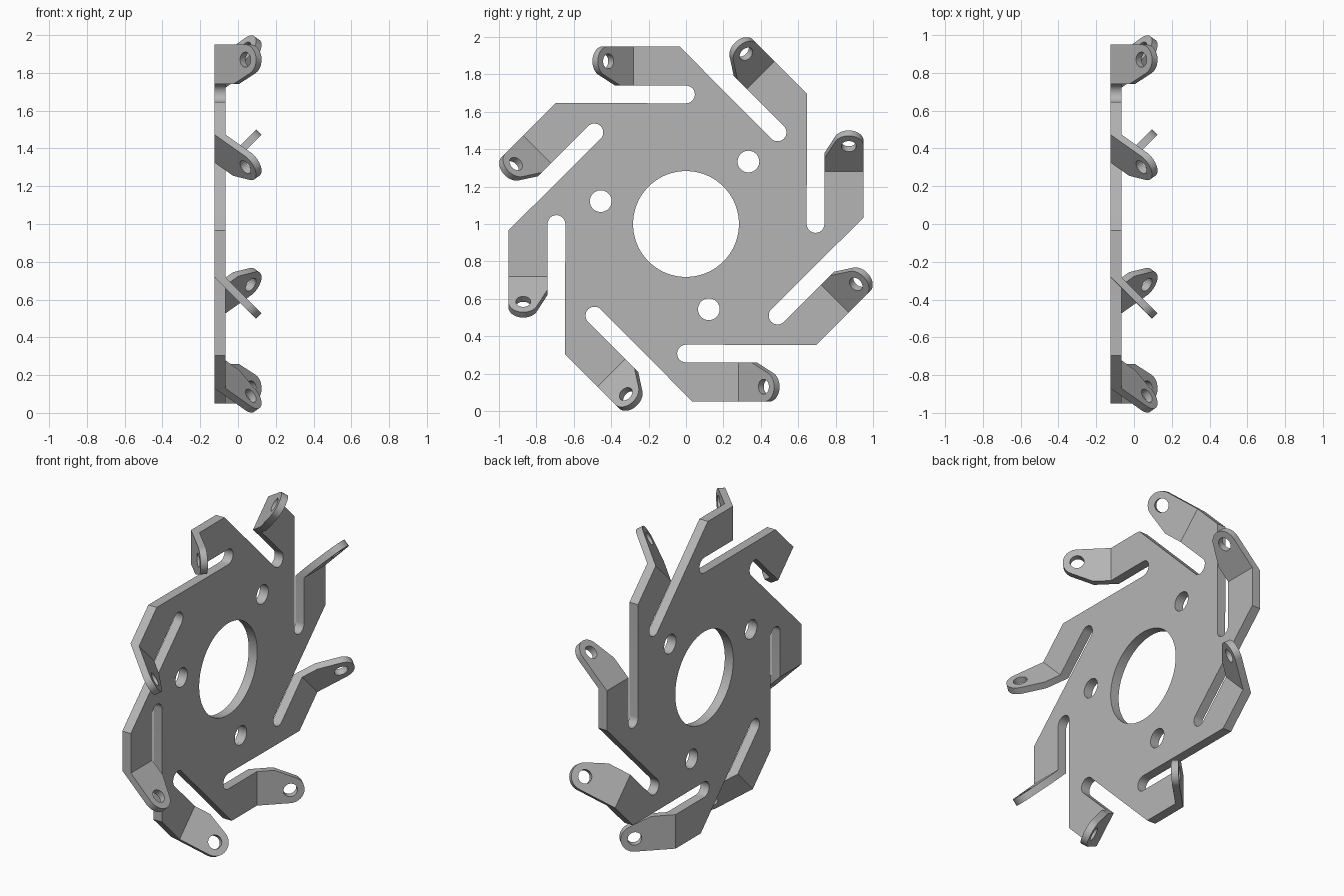
import bpy, bmesh
from math import sin, cos, pi, radians, sqrt
from mathutils import Matrix, Vector

cube = bpy.data.objects.get("Cube")
if cube:
    bpy.data.objects.remove(cube, do_unlink=True)

ARMS = 8
THICK = 0.058           # sheet thickness
BACK = -0.125           # x of the flat back face
BEND = 0.28             # where each arm folds
OUTER, INNER = -0.95, -0.74   # arm edges
BODY = -0.645           # body side of the slot
C = sqrt(0.5)

steel = bpy.data.materials.new("plain grey metal")
steel.use_nodes = True
grey = (0.46, 0.46, 0.46, 1)
steel.diffuse_color = grey
steel.node_tree.nodes["Principled BSDF"].inputs["Base Color"].default_value = grey


def arc(cx, cy, r, start, end, n):
    angles = [radians(start + (end - start) * i / n) for i in range(n + 1)]
    return [(cx + r * cos(a), cy + r * sin(a)) for a in angles]


def circle(cx, cy, r, n=48):
    return arc(cx, cy, r, 0, 360, n)[:-1]


def sheet(loops, depth):
    """Extruded flat outline; loops after the first are holes."""
    bm = bmesh.new()
    edges = []
    for loop in loops:
        vs = [bm.verts.new((u, v, 0)) for u, v in loop]
        edges += [bm.edges.new((a, b)) for a, b in zip(vs, vs[1:] + vs[:1])]
    bmesh.ops.triangle_fill(bm, edges=edges, use_beauty=True, normal=(0, 0, 1))
    out = bmesh.ops.extrude_face_region(bm, geom=bm.faces[:])
    top = [g for g in out["geom"] if isinstance(g, bmesh.types.BMVert)]
    bmesh.ops.translate(bm, verts=top, vec=(0, 0, depth))
    bmesh.ops.recalc_face_normals(bm, faces=bm.faces)
    return bm


def finish(bm, name):
    mesh = bpy.data.meshes.new(name)
    bm.to_mesh(mesh)
    bm.free()
    mesh.materials.append(steel)
    return mesh


def place(mesh, name, matrix):
    ob = bpy.data.objects.new(name, mesh)
    bpy.context.collection.objects.link(ob)
    ob.matrix_world = matrix
    return ob


def frame(a, b, c, origin):
    m = Matrix((a, b, c)).transposed().to_4x4()
    m.translation = Vector(origin)
    return m


# Flat plate: one arm with its slot, repeated around the centre
slot_r = (INNER - BODY) / -2
sector = [(0.035, OUTER), (BEND, OUTER), (BEND, INNER)]
sector += arc(0, (INNER + BODY) / 2, slot_r, 270, 90, 14)
outline = []
for k in range(ARMS):
    a = 2 * pi * k / ARMS
    outline += [(u * cos(a) - v * sin(a), u * sin(a) + v * cos(a)) for u, v in sector]

# Central bore and three mounting holes
holes = [circle(0, 0, 0.283, 96)]
for deg in (45, 165, 285):
    holes.append(circle(0.472 * cos(radians(deg)), 0.472 * sin(radians(deg)), 0.058))

plate = finish(sheet([outline] + holes, THICK), "slotted_plate")
parts = [place(plate, "slotted_plate",
               frame((0, 1, 0), (0, 0, 1), (1, 0, 0), (BACK, 0, 1)))]

# Folded tab with a rounded, drilled end
depth = THICK * C
tab_shape = [(0, OUTER)] + arc(0.232, -0.87, 0.08, -90, 65, 24) + [(0.14, INNER), (0, INNER)]
bm = sheet([tab_shape, circle(0.232, -0.87, 0.04, 32)], depth)
for v in bm.verts:      # mitre the root against the plate
    if v.co.x < 0.001 and v.co.z > depth / 2:
        v.co.x = depth
tab = finish(bm, "folded_tab")
fold = frame((C, C, 0), (0, 0, 1), (C, -C, 0), (BACK, BEND, 0))
for k in range(ARMS):
    turn = Matrix.Translation((0, 0, 1)) @ Matrix.Rotation(2 * pi * k / ARMS, 4, "X")
    parts.append(place(tab, f"folded_tab_{k + 1}", turn @ fold))

# Smooth the round edges only
bpy.ops.object.select_all(action="DESELECT")
for ob in parts[:2]:
    ob.select_set(True)
bpy.context.view_layer.objects.active = parts[0]
bpy.ops.object.shade_smooth_by_angle(angle=radians(30))
